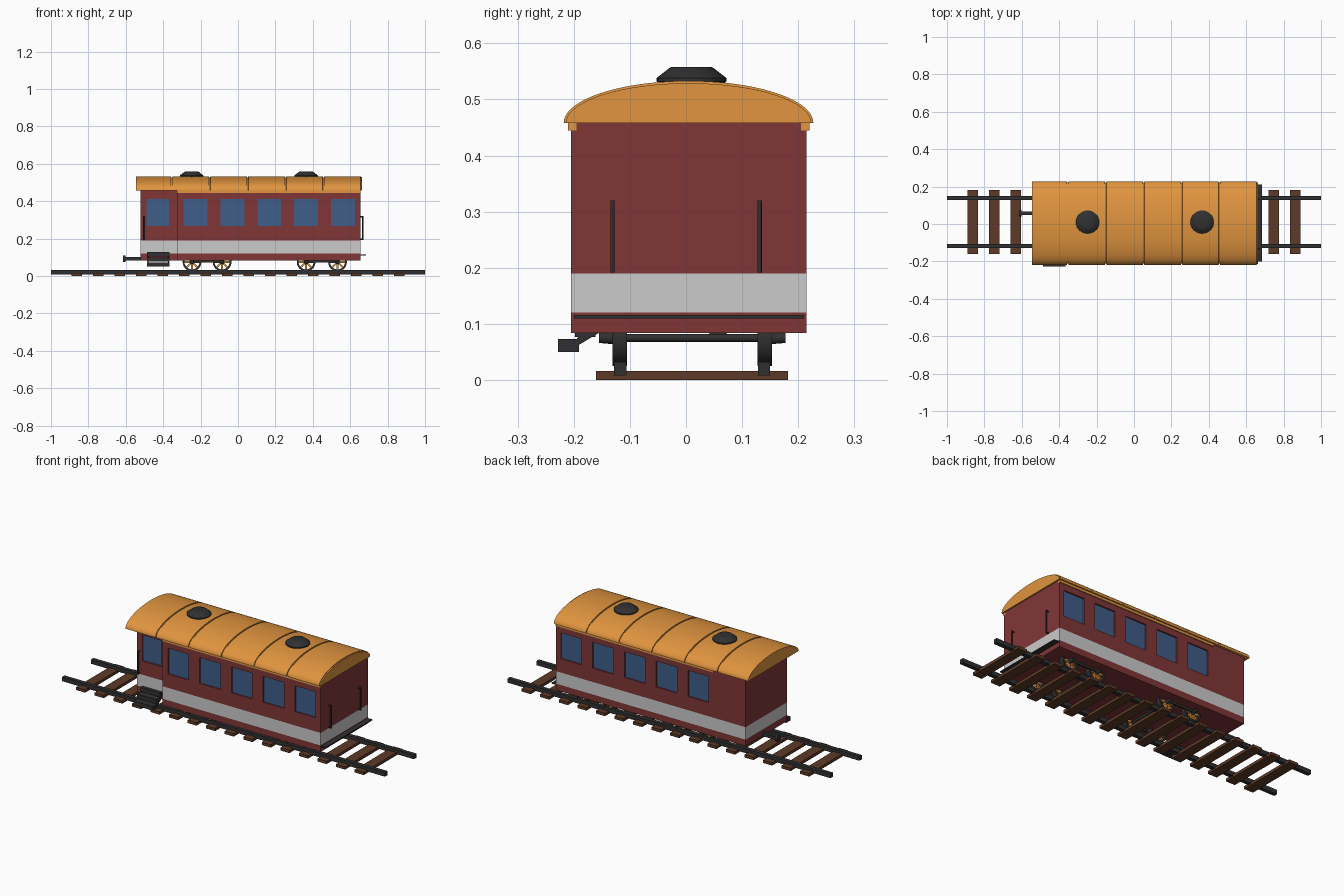
import bpy, bmesh, math
from mathutils import Matrix, Vector

if "Cube" in bpy.data.objects:
    bpy.data.objects.remove(bpy.data.objects["Cube"])


def material(name, rgb):
    m = bpy.data.materials.new(name)
    m.diffuse_color = (*rgb, 1)
    m.use_nodes = True
    m.node_tree.nodes["Principled BSDF"].inputs["Base Color"].default_value = m.diffuse_color
    return m


RED = material("red_paint", (0.22, 0.037, 0.039))
ORANGE = material("orange_paint", (0.75, 0.30, 0.05))
DARK = material("dark_metal", (0.03, 0.03, 0.032))
WOOD = material("wood", (0.11, 0.042, 0.02))
BLUE = material("window_blue", (0.05, 0.11, 0.25))
YC = 0.011  # track centre line


def add_box(bm, x0, x1, y0, y1, z0, z1, rot=None):
    size = Matrix.Diagonal((x1 - x0, y1 - y0, z1 - z0, 1))
    mid = Matrix.Translation(((x0 + x1) / 2, (y0 + y1) / 2, (z0 + z1) / 2))
    bmesh.ops.create_cube(bm, size=1, matrix=(rot or Matrix()) @ mid @ size)


def add_rod(bm, a, b, r1, r2=None, seg=16):
    a, b = Vector(a), Vector(b)
    d = b - a
    mat = Matrix.Translation((a + b) / 2) @ d.to_track_quat('Z', 'Y').to_matrix().to_4x4()
    bmesh.ops.create_cone(bm, cap_ends=True, segments=seg, radius1=r1,
                          radius2=r1 if r2 is None else r2, depth=d.length, matrix=mat)


def add_loft(bm, rings, capped=True):
    """Skin a list of equal-length closed rings."""
    vs = [[bm.verts.new(p) for p in ring] for ring in rings]
    n = len(vs[0])
    for a, b in zip(vs, vs[1:]):
        for i in range(n):
            bm.faces.new((a[i], a[(i + 1) % n], b[(i + 1) % n], b[i]))
    if capped:
        bm.faces.new(vs[0])
        bm.faces.new(vs[-1])


def finish(bm, name, mat=None, smooth=False):
    bmesh.ops.recalc_face_normals(bm, faces=bm.faces)
    me = bpy.data.meshes.new(name)
    bm.to_mesh(me)
    bm.free()
    if mat:
        me.materials.append(mat)
    ob = bpy.data.objects.new(name, me)
    bpy.context.collection.objects.link(ob)
    if smooth:
        bpy.ops.object.select_all(action='DESELECT')
        ob.select_set(True)
        bpy.context.view_layer.objects.active = ob
        bpy.ops.object.shade_smooth_by_angle(angle=math.radians(35))
    return ob


def boxes(name, mat, specs):
    bm = bmesh.new()
    for s in specs:
        add_box(bm, *s)
    return finish(bm, name, mat)


# Track
boxes("sleepers", WOOD, [(x - 0.028, x + 0.028, YC - 0.171, YC + 0.171, 0, 0.016)
                         for x in (-0.863 + i * 0.11507 for i in range(16))])
boxes("rails", DARK, [(-1, 1, YC + s * 0.128 - 0.011, YC + s * 0.128 + 0.011, 0.008, 0.032)
                      for s in (-1, 1)])

# Body: stacked layers with a recessed entrance at the front left
X0, X1, XD, Y0, Y1, YR = -0.52, 0.655, -0.325, -0.205, 0.215, -0.15
outline = [(X0, YR), (XD, YR), (XD, Y0), (X1, Y0), (X1, Y1), (X0, Y1)]


def layer(name, mat, z0, z1):
    bm = bmesh.new()
    add_loft(bm, [[(x, y, z) for x, y in outline] for z in (z0, z1)])
    return finish(bm, name, mat)


layer("lower_body", RED, 0.084, 0.12)
layer("grey_band", None, 0.12, 0.19)
upper = layer("upper_body", RED, 0.19, 0.46)

# Windows: five on each side and a narrower one in the entrance
W0, W1, DEEP = 0.267, 0.412, 0.012
wins = []
for i in range(5):
    x = -0.227 + i * 0.197
    wins += [(x, 0.064, Y0, 1), (x, 0.064, Y1, -1)]
wins.append((-0.429, 0.059, YR, 1))


def window_boxes(name, mat, near, far):
    specs = []
    for x, h, y, s in wins:
        a, b = sorted((y + s * near, y + s * far))
        specs.append((x - h, x + h, a, b, W0, W1))
    return boxes(name, mat, specs)


cutter = window_boxes("window_cutter", None, -0.02, DEEP)
cutter.hide_render = True
mod = upper.modifiers.new("window_openings", 'BOOLEAN')
mod.object = cutter
mod.operation = 'DIFFERENCE'
mod.solver = 'EXACT'
bpy.context.view_layer.objects.active = upper
bpy.ops.object.modifier_apply(modifier=mod.name)
bpy.data.objects.remove(cutter)
window_boxes("window_panes", BLUE, DEEP - 0.004, DEEP + 0.001)

# Eave trim strips
boxes("eave_trim", ORANGE, [(XD, X1, Y0 - 0.005, Y0 + 0.01, 0.445, 0.459),
                            (XD, X1, Y1 - 0.01, Y1 + 0.005, 0.445, 0.459)])

# Roof: half ellipse lofted along x, with narrow grooves between panels
def roof_ring(x, inset):
    return [(x, 0.0045 - (0.2225 - inset) * math.cos(math.pi * i / 40),
             0.458 + (0.075 - inset) * math.sin(math.pi * i / 40)) for i in range(41)]


rings = [roof_ring(-0.545, 0)]
for i in range(5):
    g = -0.355 + i * 0.203
    rings += [roof_ring(g - 0.004, 0), roof_ring(g - 0.0035, 0.006),
              roof_ring(g + 0.0035, 0.006), roof_ring(g + 0.004, 0)]
rings += [roof_ring(0.656, 0), roof_ring(0.6565, 0.004), roof_ring(0.663, 0.004)]
bm = bmesh.new()
add_loft(bm, rings)
finish(bm, "roof", ORANGE, True)

# Roof vents
bm = bmesh.new()
for vx in (-0.248, 0.364):
    prof = [(0.05, 0.522), (0.0625, 0.532), (0.0625, 0.538), (0.038, 0.557), (0.034, 0.558)]
    add_loft(bm, [[(vx + r * math.cos(t * math.tau / 32), 0.0098 + r * math.sin(t * math.tau / 32), z)
                   for t in range(32)] for r, z in prof])
finish(bm, "roof_vents", DARK, True)

# Wheels: dark tyre, orange spokes, tapered axle boxes and axles
WZ, WR = 0.075, 0.05
axles = (-0.246, -0.085, 0.364, 0.532)
tyres, spokes, hubs = bmesh.new(), bmesh.new(), bmesh.new()
for x in axles:
    add_rod(hubs, (x, YC - 0.13, WZ), (x, YC + 0.13, WZ), 0.007)
    for s in (-1, 1):
        ya, yb = YC + s * 0.116, YC + s * 0.142
        loop = [(WR, ya), (WR, yb), (WR - 0.01, yb), (WR - 0.01, ya), (WR, ya)]
        add_loft(tyres, [[(x + r * math.cos(t * math.tau / 32), y, WZ + r * math.sin(t * math.tau / 32))
                          for t in range(32)] for r, y in loop], capped=False)
        for k in range(8):
            rot = Matrix.Translation((x, YC + s * 0.129, WZ)) @ Matrix.Rotation(k * math.tau / 8, 4, 'Y')
            add_box(spokes, 0.006, 0.042, -0.008, 0.008, -0.005, 0.005, rot)
        add_rod(hubs, (x, YC + s * 0.12, WZ), (x, YC + s * 0.166, WZ), 0.013, 0.009)
bmesh.ops.remove_doubles(tyres, verts=tyres.verts, dist=1e-6)
finish(tyres, "wheel_tyres", DARK, True)
finish(spokes, "wheel_spokes", ORANGE)
finish(hubs, "axles_and_hubs", DARK, True)

# Bogie side bars
boxes("bogie_bars", DARK, [(a, b, YC + s * 0.146 - 0.004, YC + s * 0.146 + 0.004, 0.071, 0.083)
                           for a, b in (axles[:2], axles[2:]) for s in (-1, 1)])

# Entrance steps with sloping side supports
boxes("entrance_steps", DARK, [(-0.487, -0.366, -0.228 + 0.03 * i, -0.191 + 0.03 * i,
                                0.05 + 0.027 * i, 0.073 + 0.027 * i) for i in range(3)])
bm = bmesh.new()
for x in (-0.485, -0.374):
    prof = [(-0.195, 0.06), (-0.155, 0.084), (-0.155, 0.12), (-0.195, 0.073)]
    add_loft(bm, [[(xx, y, z) for y, z in prof] for xx in (x, x + 0.006)])
finish(bm, "step_supports", DARK)

# Handrails on the right end and beside the entrance
bm = bmesh.new()
grips = [(Vector((X1, y, 0)), Vector((0.013, 0, 0))) for y in (-0.131, 0.131)]
grips.append((Vector((-0.505, YR, 0)), Vector((0, -0.013, 0))))
for base, out in grips:
    lo, hi = base + Vector((0, 0, 0.196)), base + Vector((0, 0, 0.316))
    add_rod(bm, lo + out - Vector((0, 0, 0.004)), hi + out + Vector((0, 0, 0.004)), 0.004, seg=12)
    add_rod(bm, lo, lo + out, 0.004, seg=12)
    add_rod(bm, hi, hi + out, 0.004, seg=12)
finish(bm, "handrails", DARK, True)

# End ledge
boxes("end_ledge", DARK, [(X1 - 0.005, 0.685, -0.2, 0.21, 0.11, 0.116)])

# Coupling with a round buffer on the left end
bm = bmesh.new()
add_box(bm, -0.605, -0.5, 0.047, 0.067, 0.084, 0.102)
add_rod(bm, (-0.615, 0.057, 0.092), (-0.602, 0.057, 0.092), 0.018, seg=24)
finish(bm, "coupling", DARK, True)
